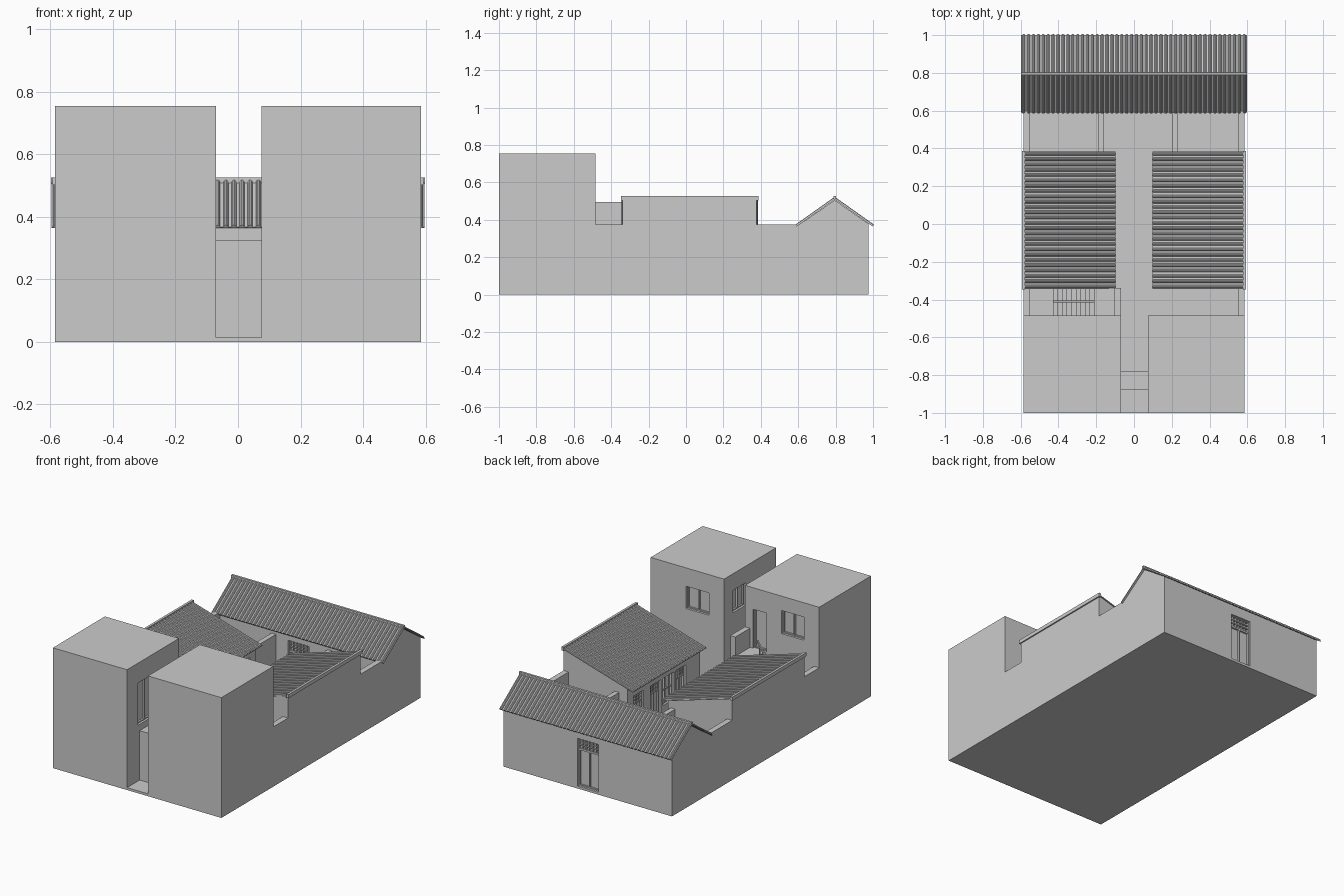
import bpy, bmesh, math
from mathutils import Vector

if "Cube" in bpy.data.objects:
    bpy.data.objects.remove(bpy.data.objects["Cube"])

grey = bpy.data.materials.new("plain_grey")
grey.use_nodes = True
GREY = (0.6, 0.6, 0.6, 1)
grey.diffuse_color = GREY
next(n for n in grey.node_tree.nodes if n.type == 'BSDF_PRINCIPLED').inputs["Base Color"].default_value = GREY


def finish(name, bm):
    bmesh.ops.recalc_face_normals(bm, faces=bm.faces)
    mesh = bpy.data.meshes.new(name)
    bm.to_mesh(mesh)
    bm.free()
    mesh.materials.append(grey)
    obj = bpy.data.objects.new(name, mesh)
    bpy.context.collection.objects.link(obj)
    return obj


def add_box(bm, x0, x1, y0, y1, z0, z1):
    verts = bmesh.ops.create_cube(bm, size=1)["verts"]
    for v in verts:
        v.co = (x1 if v.co.x > 0 else x0, y1 if v.co.y > 0 else y0, z1 if v.co.z > 0 else z0)


def box(name, *bounds):
    bm = bmesh.new()
    add_box(bm, *bounds)
    return finish(name, bm)


def prism(name, points, direction):
    """Closed outline pushed along a direction."""
    bm = bmesh.new()
    direction = Vector(direction)
    near = [bm.verts.new(p) for p in points]
    far = [bm.verts.new(Vector(p) + direction) for p in points]
    bm.faces.new(near)
    bm.faces.new(far)
    for i in range(len(near)):
        j = (i + 1) % len(near)
        bm.faces.new((near[i], near[j], far[j], far[i]))
    return finish(name, bm)


def cut(obj, *bounds):
    cutter = box("cutter", *bounds)
    cutter.hide_render = True
    mod = obj.modifiers.new("recess", 'BOOLEAN')
    mod.operation = 'DIFFERENCE'
    mod.solver = 'EXACT'
    mod.object = cutter
    bpy.context.view_layer.objects.active = obj
    bpy.ops.object.modifier_apply(modifier=mod.name)
    bpy.data.objects.remove(cutter)


def opening(name, wall, axis, face, out, a0, a1, z0, z1, cols=2, rows=1, lattice=0):
    """Recess in a wall with a frame, bars and an optional lattice on top."""
    depth, w = 0.025, 0.007

    def span(b0, b1, d0, d1, h0, h1):
        lo, hi = sorted((face + out * d0, face + out * d1))
        return (lo, hi, b0, b1, h0, h1) if axis == 'x' else (b0, b1, lo, hi, h0, h1)

    cut(wall, *span(a0, a1, -depth, 0.02, z0, z1))
    bm = bmesh.new()

    def bars(h0, h1, nc, nr, t):
        for i in range(nc + 1):
            b = a0 + (a1 - a0 - t) * i / nc
            add_box(bm, *span(b, b + t, -depth, -depth + 0.012, h0, h1))
        for i in range(nr + 1):
            h = h0 + (h1 - h0 - t) * i / nr
            add_box(bm, *span(a0, a1, -depth, -depth + 0.011, h, h + t))

    bars(z0, z1 - lattice, cols, rows, w)
    if lattice:
        bars(z1 - lattice, z1, 6, 3, 0.004)
    finish(name, bm)


def tiled_roof(name, origin, along, slope, count):
    """Sheet of rounded tile ribs running along the slope."""
    origin, along, slope = Vector(origin), Vector(along), Vector(slope)
    up = along.cross(slope).normalized()
    if up.z < 0:
        up = -up
    side, pitch = along.normalized(), along.length / count
    radius, sheet = pitch * 0.3, 0.005
    outline = [(0, 0), (0, sheet)]
    for i in range(count):
        for k in range(6):
            a = math.pi * (1 - k / 5)
            outline.append(((i + 0.5) * pitch + radius * math.cos(a), sheet + radius * math.sin(a)))
    outline += [(along.length, sheet), (along.length, 0)]
    return prism(name, [origin + side * u + up * h for u, h in outline], slope)


# Ground slab
WALL, BACK, TOWER_BACK = 0.585, 0.975, -0.485
box("ground_slab", -WALL, WALL, -1, BACK, 0, 0.015)

# Front towers either side of the passage
right_tower = box("right_tower", -WALL, -0.07, -1, TOWER_BACK, 0, 0.755)
left_tower = box("left_tower", 0.075, WALL, -1, TOWER_BACK, 0, 0.755)
opening("left_tower_back_window", left_tower, 'y', TOWER_BACK, 1, 0.18, 0.34, 0.5, 0.64)
opening("left_tower_passage_window", left_tower, 'x', 0.075, -1, -0.7, -0.575, 0.51, 0.65)
opening("right_tower_back_window", right_tower, 'y', TOWER_BACK, 1, -0.48, -0.325, 0.52, 0.665)
opening("right_tower_back_door", right_tower, 'y', TOWER_BACK, 1, -0.22, -0.125, 0.375, 0.62, cols=1)
opening("right_tower_passage_window", right_tower, 'x', -0.07, 1, -0.89, -0.72, 0.365, 0.63)
box("passage_gate", -0.07, 0.075, -0.875, -0.78, 0.01, 0.325)

# Side houses with single-pitch roofs, and the yard walls
Y0, Y1 = -0.34, 0.378
for s, label in ((1, "left"), (-1, "right")):
    house = prism(label + "_house", [(s * x, Y0, z) for x, z in
                  ((0.14, 0.01), (WALL, 0.01), (WALL, 0.512), (0.14, 0.381))], (0, Y1 - Y0, 0))
    for n, y in enumerate((0.22, 0.05, -0.2)):
        opening(f"{label}_house_door_{n}", house, 'x', s * 0.14, -s, y, y + 0.1, 0.015, 0.31, lattice=0.06)
    opening(label + "_house_window", house, 'x', s * 0.14, -s, -0.08, 0.03, 0.14, 0.31, cols=3, rows=2)
    tiled_roof(label + "_house_roof", (s * 0.1, -0.345, 0.368), (0, 0.73, 0), (s * 0.487, 0, 0.143), 26)
    x0, x1 = sorted((s * 0.578, s * 0.593))
    box(label + "_house_ridge", x0, x1, -0.347, 0.387, 0.503, 0.526)
    x0, x1 = sorted((s * 0.55, s * WALL))
    box(label + "_front_yard_wall", x0, x1, TOWER_BACK, Y0, 0.01, 0.375)
    box(label + "_back_yard_wall", x0, x1, Y1, 0.61, 0.01, 0.375)
for label, x in (("right", -0.19), ("left", 0.2)):
    box(label + "_inner_yard_wall", x, x + 0.03, Y1, 0.61, 0.01, 0.34)

# Stairs up to the tower door, with landing, parapet and railing
STEPS, RISE = 9, 0.36 / 10
for i in range(STEPS):
    x = -0.43 + 0.22 * i / STEPS
    box(f"stair_step_{i}", x, x + 0.22 / STEPS, TOWER_BACK, Y0, 0.01, 0.015 + RISE * (i + 1))
    box(f"stair_baluster_{i}", x + 0.008, x + 0.014, -0.413, -0.407,
        0.015 + RISE * (i + 1), 0.125 + RISE * (i + 1))
box("stair_landing", -0.21, -0.105, TOWER_BACK, Y0, 0.01, 0.375)
box("stair_parapet", -0.105, -0.07, TOWER_BACK, Y0, 0.01, 0.495)
prism("stair_handrail", [(-0.43, -0.416, 0.15), (-0.21, -0.416, 0.46),
      (-0.21, -0.416, 0.475), (-0.43, -0.416, 0.165)], (0, 0.012, 0))

# Rear house with gabled tile roof
EAVE, RIDGE, RIDGE_Y = 0.364, 0.508, 0.795
rear = prism("rear_house", [(-WALL, y, z) for y, z in
             ((0.605, 0.01), (BACK, 0.01), (BACK, 0.379), (RIDGE_Y, 0.505), (0.605, 0.373))], (2 * WALL, 0, 0))
opening("rear_house_back_door", rear, 'y', BACK, 1, -0.075, 0.07, 0.015, 0.315, lattice=0.07)
opening("rear_house_front_door", rear, 'y', 0.605, -1, -0.075, 0.07, 0.015, 0.325, lattice=0.07)
for label, y in (("front", 0.592), ("back", 0.998)):
    tiled_roof(f"rear_house_{label}_roof", (-0.597, y, EAVE), (1.194, 0, 0),
               (0, RIDGE_Y - y, RIDGE - EAVE), 46)
box("rear_house_ridge", -0.599, 0.599, RIDGE_Y - 0.007, RIDGE_Y + 0.007, 0.506, 0.526)
